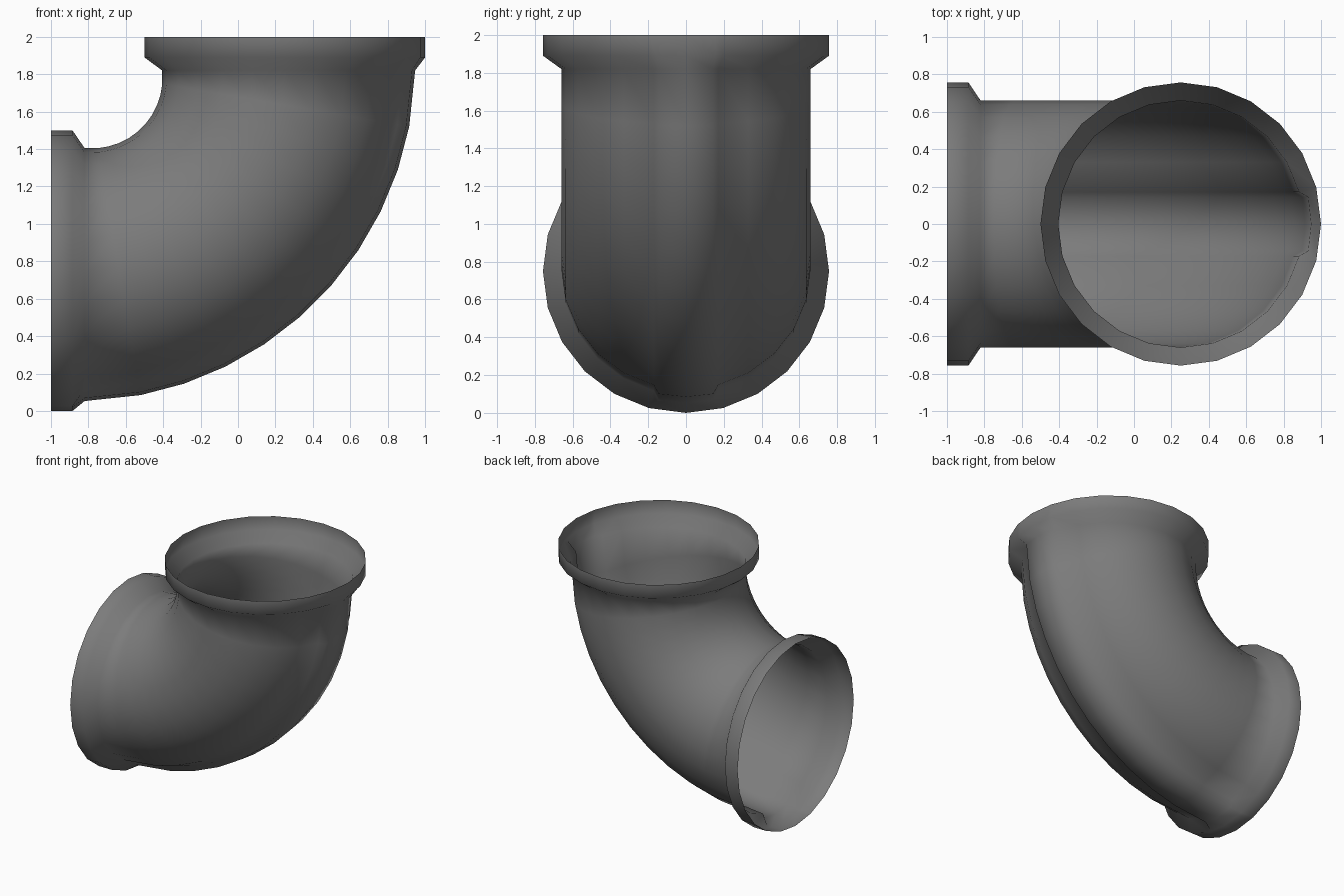
import bpy
import bmesh
from math import sin, cos, pi, radians
from mathutils import Vector

cube = bpy.data.objects.get("Cube")
if cube:
    bpy.data.objects.remove(cube)

# Dark grey material
grey = bpy.data.materials.new("dark_grey")
grey.use_nodes = True
colour = (0.2, 0.2, 0.2, 1)
grey.diffuse_color = colour
grey.node_tree.nodes["Principled BSDF"].inputs["Base Color"].default_value = colour

SIDES = 24
CORNER = Vector((-0.82, 0, 1.82))   # centre of the bend
BEND = 1.07                         # bend radius of the pipe axis


def section(rx, ry, ridge):
    """Cross-section points (outward, sideways), with a raised strip on the outside."""
    pts = [Vector((rx * cos(2 * pi * i / SIDES), ry * sin(2 * pi * i / SIDES)))
           for i in range(SIDES)]
    first, last = pts[0].lerp(pts[1], 0.8), pts[0].lerp(pts[-1], 0.8)
    if ridge:
        pts[0].x += 0.042
        first = Vector((rx + 0.026, 0.144))
        last = Vector((rx + 0.026, -0.144))
    return [pts[0], first] + pts[1:] + [last]


def ring(bm, angle, shift, points):
    """Place a section at a bend angle, moved by shift along the pipe axis."""
    out = Vector((cos(angle), 0, -sin(angle)))
    along = Vector((sin(angle), 0, cos(angle)))
    return [bm.verts.new(CORNER + out * (BEND + p.x) + along * shift
                         + Vector((0, p.y, 0))) for p in points]


bm = bmesh.new()
collar = section(0.75, 0.757, False)

# Upper collar
rings = [ring(bm, 0, 0.18, collar), ring(bm, 0, 0.07, collar)]

# Quarter bend with the raised outer strip
angles = [0] + [9.8 + 7.82 * i for i in range(10)] + [90]
for a in map(radians, angles):
    rings.append(ring(bm, a, 0, section(0.655 - 0.018 * sin(2 * a), 0.66, True)))

# Side collar
rings += [ring(bm, pi / 2, -0.065, collar), ring(bm, pi / 2, -0.18, collar)]

# Skin between neighbouring rings
for a, b in zip(rings, rings[1:]):
    n = len(a)
    for i in range(n):
        j = (i + 1) % n
        bm.faces.new((a[i], b[i], b[j], a[j]))

# Make the open shell face outward
bm.normal_update()
if sum(f.normal.y * f.calc_center_median().y for f in bm.faces) < 0:
    bmesh.ops.reverse_faces(bm, faces=bm.faces[:])

mesh = bpy.data.meshes.new("elbow_pipe")
bm.to_mesh(mesh)
bm.free()
mesh.materials.append(grey)
pipe = bpy.data.objects.new("elbow_pipe", mesh)
bpy.context.collection.objects.link(pipe)

bpy.ops.object.select_all(action='DESELECT')
pipe.select_set(True)
bpy.context.view_layer.objects.active = pipe
bpy.ops.object.shade_smooth_by_angle(angle=radians(65))
